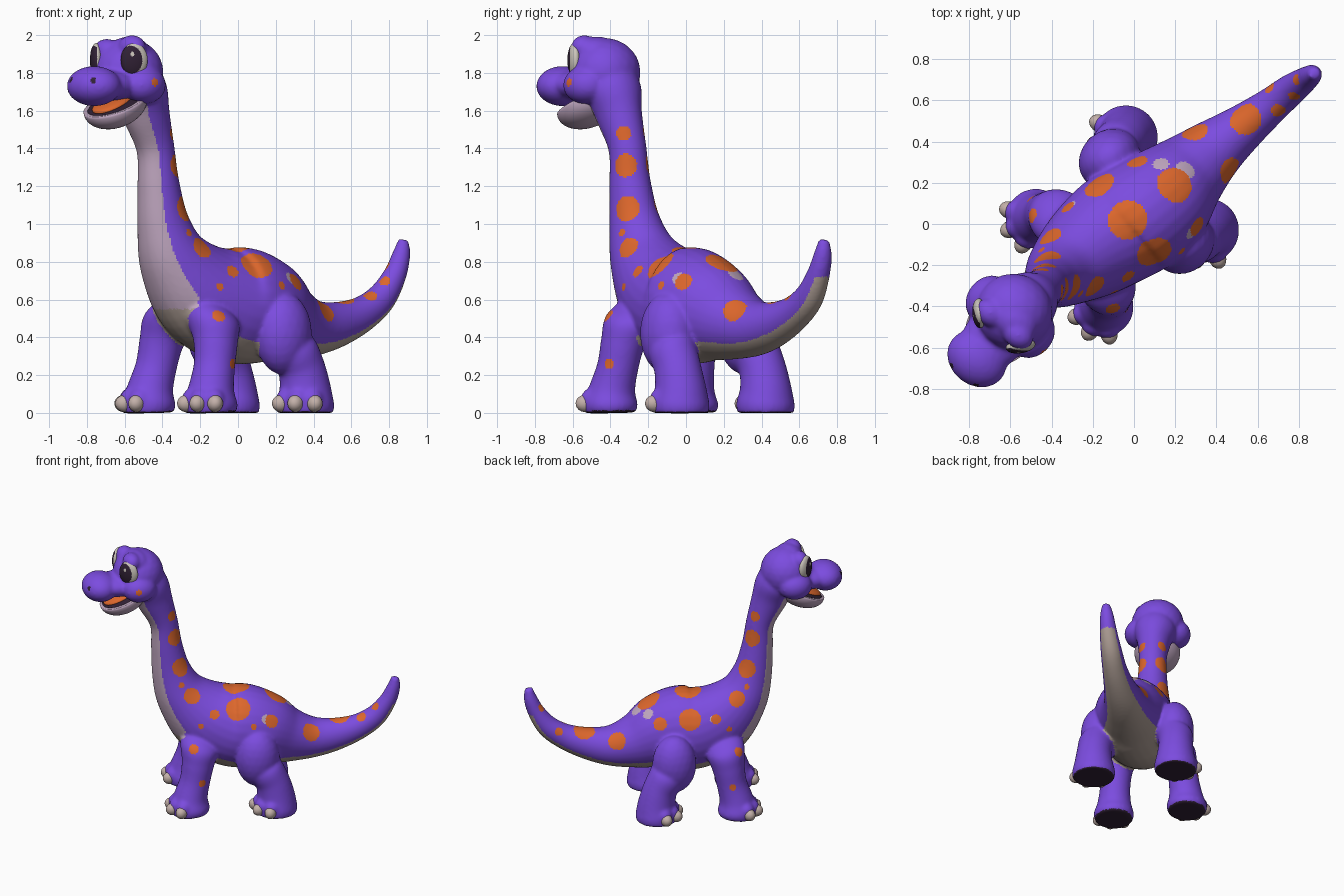
import bpy, bmesh
from math import sin, cos, pi, atan2, radians, hypot
from mathutils import Vector, Matrix, kdtree

if "Cube" in bpy.data.objects:
    bpy.data.objects.remove(bpy.data.objects["Cube"])


def make_material(name, rgb):
    mat = bpy.data.materials.new(name)
    mat.use_nodes = True
    color = (*rgb, 1)
    mat.diffuse_color = color
    node = next(n for n in mat.node_tree.nodes if n.type == 'BSDF_PRINCIPLED')
    node.inputs["Base Color"].default_value = color
    node.inputs["Roughness"].default_value = 0.7
    return mat


PURPLE, LILAC, TAN, ORANGE, CLAW, DARK, WHITE = range(7)
materials = [
    make_material("purple skin", (0.20, 0.072, 0.74)),
    make_material("lilac throat", (0.52, 0.38, 0.52)),
    make_material("tan belly", (0.42, 0.34, 0.30)),
    make_material("orange spots", (0.72, 0.135, 0.025)),
    make_material("claw grey", (0.55, 0.44, 0.40)),
    make_material("dark pupil and sole", (0.03, 0.015, 0.035)),
    make_material("eye white", (0.60, 0.56, 0.50)),
]

SIDE = Vector((0.66, -0.75, 0)).normalized()      # body's left
MIDDLE = -0.06                                    # offset of the mirror plane
HEAD = Vector((-0.60, -0.45, 0))
HEAD_YAW = atan2(-0.78, -0.62)


def mirror(p):
    return p - 2 * (p.dot(SIDE) - MIDDLE) * SIDE


def curve_through(points, steps=6):
    """Smooth interpolation of (x, y, z, half width, half height) rows."""
    out = []
    for i in range(len(points) - 1):
        rows = [points[max(0, min(len(points) - 1, i + k))] for k in (-1, 0, 1, 2)]
        for k in range(steps):
            t = k / steps
            out.append([0.5 * (2*b + (c - a)*t + (2*a - 5*b + 4*c - d)*t**2
                               + (3*b - a - 3*c + d)*t**3) for a, b, c, d in zip(*rows)])
    return out + [list(points[-1])]


def frames(rows):
    """Centre, lateral axis, belly axis and radii for each section."""
    centres = [Vector(r[:3]) for r in rows]
    result = []
    for i, r in enumerate(rows):
        tangent = centres[min(i + 1, len(rows) - 1)] - centres[max(i - 1, 0)]
        belly = tangent.cross(SIDE).normalized()
        result.append((centres[i], SIDE, belly, r[3], r[4]))
    return result


def loft(bm, sections, sides=28):
    rings = []
    for c, s, n, w, h in sections:
        rings.append([bm.verts.new(c + s * w * cos(2*pi*k/sides) + n * h * sin(2*pi*k/sides))
                      for k in range(sides)])
    for a, b in zip(rings, rings[1:]):
        for k in range(sides):
            j = (k + 1) % sides
            bm.faces.new((a[k], a[j], b[j], b[k]))
    bm.faces.new(rings[0])
    bm.faces.new(rings[-1])


def placed(centre, size, yaw=0, pitch=0):
    return (Matrix.Translation(centre) @ Matrix.Rotation(yaw, 4, 'Z')
            @ Matrix.Rotation(pitch, 4, 'Y') @ Matrix.Diagonal((*size, 1)))


def blob(bm, matrix, detail=3):
    return bmesh.ops.create_icosphere(bm, subdivisions=detail, radius=1, matrix=matrix)["verts"]


def on_head(forward, left, z):
    turn = Matrix.Rotation(HEAD_YAW, 3, 'Z')
    return HEAD + turn @ Vector((forward, left, z))


def finish(bm, name, color=PURPLE):
    bmesh.ops.recalc_face_normals(bm, faces=bm.faces)
    mesh = bpy.data.meshes.new(name)
    bm.to_mesh(mesh)
    bm.free()
    for m in materials:
        mesh.materials.append(m)
    for p in mesh.polygons:
        p.material_index = color
    mesh.shade_smooth()
    obj = bpy.data.objects.new(name, mesh)
    bpy.context.collection.objects.link(obj)
    return obj


# Neck, trunk and tail in one loft, head end first
spine = frames(curve_through([
    (-0.56, -0.42, 1.81, .13, .13), (-0.52, -0.382, 1.70, .15, .145),
    (-0.485, -0.355, 1.58, .12, .13), (-0.437, -0.31, 1.4, .10, .102),
    (-0.42, -0.295, 1.2, .11, .115),
    (-0.395, -0.27, 1.0, .135, .145), (-0.34, -0.22, 0.82, .185, .195),
    (-0.22, -0.13, 0.66, .245, .27), (-0.08, -0.03, 0.575, .28, .30),
    (0.03, 0.04, 0.565, .285, .31), (0.16, 0.14, 0.53, .255, .275),
    (0.28, 0.26, 0.475, .195, .20), (0.40, 0.37, 0.45, .15, .15),
    (0.53, 0.47, 0.47, .115, .12), (0.66, 0.57, 0.525, .09, .095),
    (0.76, 0.65, 0.61, .077, .08), (0.83, 0.70, 0.73, .062, .062),
    (0.865, 0.725, 0.84, .048, .048), (0.875, 0.73, 0.918, .028, .028)]))
body = bmesh.new()
loft(body, spine)

# Legs, foot first, with toes and claws
front_leg = [(-0.145, -0.40, 0, .135, .135), (-0.145, -0.40, .05, .145, .145),
             (-0.14, -0.39, .13, .122, .122), (-0.125, -0.36, .25, .11, .11),
             (-0.12, -0.33, .38, .12, .12), (-0.14, -0.275, .5, .15, .145),
             (-0.18, -0.19, .6, .11, .11)]
hind_leg = [(.355, -.03, 0, .15, .15), (.355, -.03, .05, .155, .155),
            (.355, -.03, .13, .137, .137), (.335, -.045, .24, .125, .125),
            (.28, -.07, .35, .13, .13), (.2, -.04, .46, .11, .11)]


def build_leg(name, path, heading, reach, right, shift):
    def place(p):
        return (mirror(p) if right else p) + shift
    rows = [(*place(Vector(r[:3])), *r[3:]) for r in path]
    loft(body, frames(curve_through(rows)))
    foot = Vector(path[0][:3])
    for i in range(3):
        angle = radians(heading + 40 * (i - 1))
        direction = Vector((cos(angle), sin(angle), 0))
        toe = place(foot + direction * (reach - .035) + Vector((0, 0, .07)))
        blob(body, placed(toe, (.06, .06, .063)))
        tip = place(foot + direction * reach + Vector((0, 0, .05)))
        outward = tip - place(foot)
        claw = bmesh.new()
        blob(claw, placed(tip, (.052, .042, .046), atan2(outward.y, outward.x)))
        finish(claw, f"{name}_claw_{i + 1}", CLAW)


for right, label in ((False, "left"), (True, "right")):
    front_shift = Vector((.02, .03, 0)) if right else Vector()
    hind_shift = Vector((.025, -.025, 0)) if right else Vector()
    build_leg("front_" + label, front_leg, 240, .135, right, front_shift)
    build_leg("hind_" + label, hind_leg, 250, .145, right, hind_shift)
    thigh = Vector((.24, -.095, .42))
    thigh = mirror(thigh) + hind_shift if right else thigh
    blob(body, placed(thigh, (.16, .14, .22), atan2(.66, .75)))

# Skull, forehead, muzzle bridge, muzzle, cheeks and brows
for forward, left, z, size in ((-.03, 0, 1.80, (.185, .19, .185)),
                               (0, .03, 1.915, (.095, .12, .078)),
                               (.12, 0, 1.735, (.2, .15, .085)),
                               (.26, 0, 1.73, (.13, .155, .107))):
    blob(body, placed(on_head(forward, left, z), size, HEAD_YAW))
for side in (1, -1):
    blob(body, placed(on_head(0, side * .135, 1.735), (.125, .105, .10), HEAD_YAW))
    blob(body, placed(on_head(.045, side * .085, 1.925 + side * .01), (.065, .08, .066), HEAD_YAW))

# Fuse everything into one soft skin
skin = finish(body, "body")
remesh = skin.modifiers.new("fuse", 'REMESH')
remesh.mode = 'VOXEL'
remesh.voxel_size = 0.01
soften = skin.modifiers.new("soften", 'SMOOTH')
soften.factor = 0.5
soften.iterations = 14
graph = bpy.context.evaluated_depsgraph_get()
mesh = bpy.data.meshes.new_from_object(skin.evaluated_get(graph))
skin.modifiers.clear()
skin.data = mesh
mesh.shade_smooth()
mesh.materials.clear()
for m in materials:
    mesh.materials.append(m)

# Painted patches: (x, y, z, radius), snapped to the skin
neck_spots = [(-.35, -.33, 1.48, .04), (-.33, -.32, 1.31, .062), (-.29, -.31, 1.08, .068),
              (-.21, -.29, .86, .06), (-.27, -.33, .95, .02), (-.1, -.42, .52, .036),
              (-.04, -.4, .26, .026), (-.04, -.24, .74, .036), (-.12, -.28, .66, .02)]
back_spots = [(-.03, .02, .87, .095), (.10, -.13, .78, .088), (.19, .18, .77, .09),
              (-.19, .22, .76, .08), (0, .35, .72, .05), (.54, .51, .59, .078),
              (.29, .46, .55, .065), (.44, .27, .53, .066), (.28, 0, .68, .05),
              (.66, .66, .60, .03), (.70, .56, .61, .036), (.78, .63, .69, .03),
              (.79, .70, .77, .028), (-.44, -.62, 1.75, .022), (.2, -.1, .66, .022)]
pale_spots = [(.13, .31, .76, .04), (.24, .25, .72, .05), (.26, -.03, .70, .035),
              (-.3, .09, .74, .024)]
patches = []


def add_patch(point, radius, color):
    found, where, _, _ = skin.closest_point_on_mesh(point)
    patches.append((where, radius, color))


for x, y, z, r in neck_spots:
    add_patch(Vector((x, y, z)), r, ORANGE)
    add_patch(mirror(Vector((x, y, z))), r, ORANGE)
for spots, color in ((back_spots, ORANGE), (pale_spots, LILAC)):
    for x, y, z, r in spots:
        add_patch(Vector((x, y, z)), r, color)
for side in (1, -1):
    add_patch(on_head(.37, side * .08, 1.765), .016, DARK)

# Colour the skin: soles, patches, then throat and belly
tree = kdtree.KDTree(len(spine))
for i, section in enumerate(spine):
    tree.insert(section[0], i)
tree.balance()


def skin_color(p, normal):
    if p.z < .03 and normal.z < -.6:
        return DARK
    for where, radius, color in patches:
        if (p - where).length_squared < radius * radius:
            return color
    c, s, n, w, h = spine[tree.find(p)[1]]
    lateral, ventral = (p - c).dot(s) / w, (p - c).dot(n) / h
    reach = hypot(lateral, ventral)
    edge = .62 if w > .23 else .53
    tail_tip = p.x > .5 and p.z > .72
    if p.z < 1.63 and not tail_tip and reach < 1.05 and ventral > edge * reach:
        return LILAC if p.z > .55 and p.x < 0 else TAN
    return PURPLE


for face in mesh.polygons:
    face.material_index = skin_color(face.center, face.normal)

# Open lower jaw, mouth lining and tongue, tipped down at the front
PITCH = radians(24)
for name, color, forward, z, size, flat in (
        ("lower_jaw", LILAC, .08, 1.628, (.185, .165, .112), .12),
        ("mouth_lining", DARK, .085, 1.640, (.165, .14, .014), 1),
        ("tongue", ORANGE, .105, 1.642, (.135, .095, .03), 1)):
    part = bmesh.new()
    for v in blob(part, Matrix.Identity(4), 4):
        v.co.z = min(v.co.z, flat)
    part.transform(placed(on_head(forward, 0, z), size, HEAD_YAW, PITCH))
    finish(part, name, color)

# Eyes: white with a large dark pupil and a small glint
for side, label in ((1, "left"), (-1, "right")):
    eye = bmesh.new()
    blob(eye, Matrix.Identity(4), 5)
    obj = finish(eye, label + "_eye", WHITE)
    for face in obj.data.polygons:
        x, y, z = face.center
        y *= side
        glint = hypot(y + .2, z - .35) < .14
        if x > 0 and hypot(y + .3, z) < .84 and not glint:
            face.material_index = DARK
    obj.data.transform(placed(on_head(.08, side * .128, 1.868), (.034, .072, .09),
                              HEAD_YAW + side * radians(48)))
